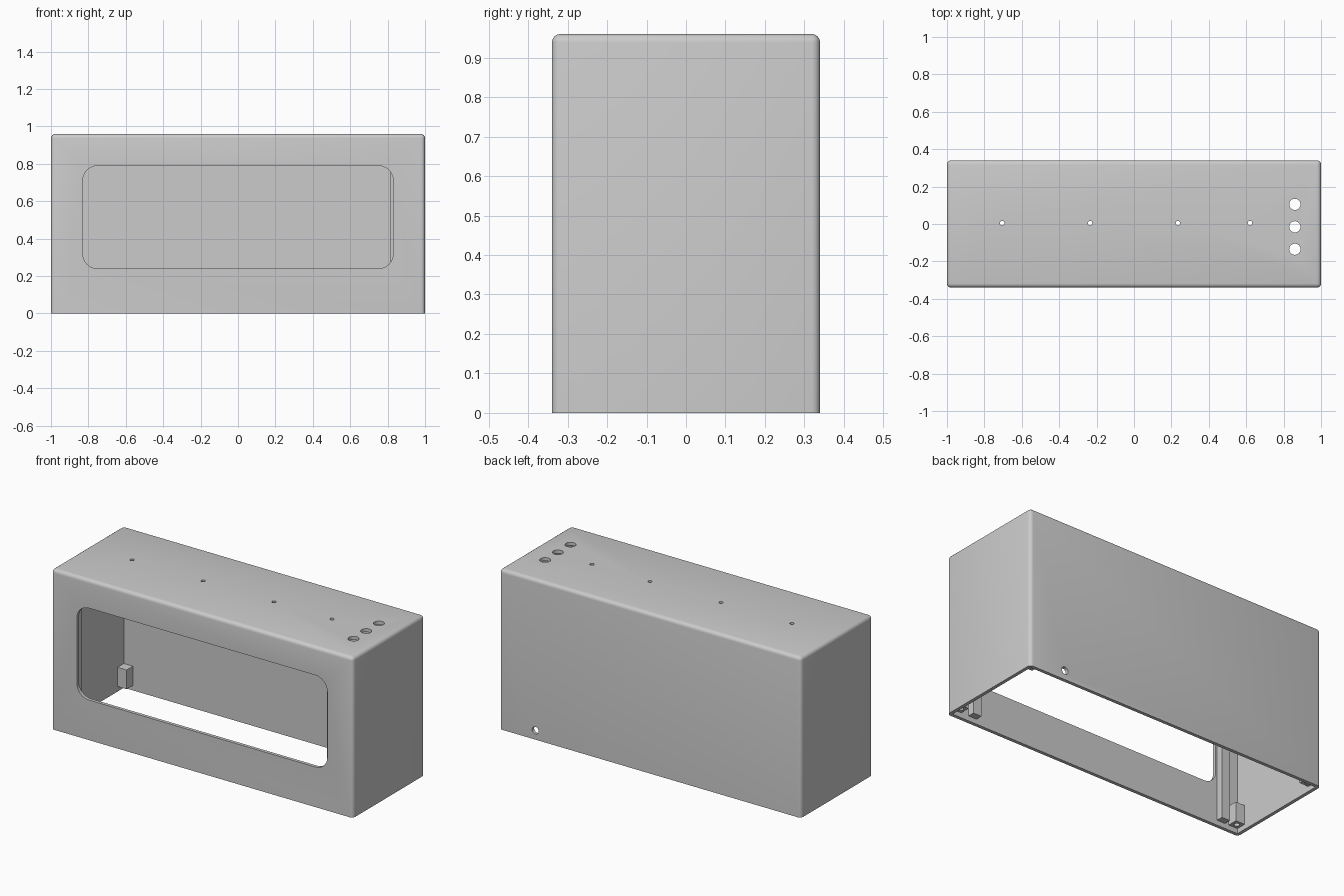
import bpy, bmesh, math
from mathutils import Matrix

if "Cube" in bpy.data.objects:
    bpy.data.objects.remove(bpy.data.objects["Cube"])

W, D, H, T = 2.0, 0.68, 0.96, 0.02   # outer size and wall thickness

grey = bpy.data.materials.new("plain grey")
grey.diffuse_color = (0.6, 0.6, 0.6, 1)
grey.use_nodes = True
grey.node_tree.nodes["Principled BSDF"].inputs["Base Color"].default_value = grey.diffuse_color


def finish(name, bm):
    bmesh.ops.recalc_face_normals(bm, faces=bm.faces)
    mesh = bpy.data.meshes.new(name)
    bm.to_mesh(mesh)
    bm.free()
    mesh.materials.append(grey)
    obj = bpy.data.objects.new(name, mesh)
    bpy.context.collection.objects.link(obj)
    return obj


def box(name, lo, hi, radius=0, pick=None, segments=4):
    """Box between two corners, rounding the edges that pick() accepts."""
    bm = bmesh.new()
    bmesh.ops.create_cube(bm, size=1)
    for v in bm.verts:
        v.co = [hi[i] if v.co[i] > 0 else lo[i] for i in range(3)]
    if radius:
        bmesh.ops.bevel(bm, geom=[e for e in bm.edges if pick(e)], offset=radius,
                        segments=segments, profile=0.5, affect='EDGES')
    return finish(name, bm)


def cylinder(name, centre, radius, depth, along_y=False):
    bm = bmesh.new()
    turn = Matrix.Rotation(math.pi / 2 if along_y else 0, 4, 'X')
    bmesh.ops.create_cone(bm, cap_ends=True, segments=24, radius1=radius, radius2=radius,
                          depth=depth, matrix=Matrix.Translation(centre) @ turn)
    return finish(name, bm)


def cut(target, cutters):
    bpy.context.view_layer.objects.active = target
    for c in cutters:
        mod = target.modifiers.new("cut", 'BOOLEAN')
        mod.operation, mod.solver, mod.object = 'DIFFERENCE', 'EXACT', c
        bpy.ops.object.modifier_apply(modifier=mod.name)
        bpy.data.objects.remove(c, do_unlink=True)


def smooth(obj):
    bpy.ops.object.select_all(action='DESELECT')
    obj.select_set(True)
    bpy.context.view_layer.objects.active = obj
    bpy.ops.object.shade_smooth_by_angle(angle=math.radians(32))


# Housing: rounded everywhere except the open bottom rim
housing = box("housing", (-W / 2, -D / 2, 0), (W / 2, D / 2, H), 0.022,
              lambda e: max(v.co.z for v in e.verts) > 0.1)
cutters = [
    box("cavity", (-W / 2 + T, -D / 2 + T, -0.1), (W / 2 - T, D / 2 - T, H - T)),
    # Window with rounded corners
    box("window", (-0.83, -0.5, 0.24), (0.83, -0.2, 0.79), 0.08,
        lambda e: abs(e.verts[0].co.y - e.verts[1].co.y) > 0.1, 8),
    # Cable hole in the back
    cylinder("cable_hole", (0.76, D / 2, 0.055), 0.022, 0.1, True),
]
# Screw holes and button holes in the top
cutters += [cylinder("screw_hole", (x, 0.005, H), 0.012, 0.1) for x in (-0.705, -0.235, 0.235, 0.62)]
cutters += [cylinder("button_hole", (0.86, y, H), 0.03, 0.1) for y in (0.105, -0.015, -0.135)]
cut(housing, cutters)
smooth(housing)

# Screw posts in the four lower corners
for sx, sx_name in ((-1, "left"), (1, "right")):
    for sy, sy_name in ((-1, "front"), (1, "back")):
        xs = sorted((sx * (W / 2 - T), sx * 0.92))
        ys = sorted((sy * (D / 2 - T), sy * 0.26))
        post = box(f"{sy_name}_{sx_name}_post", (xs[0], ys[0], 0.03), (xs[1], ys[1], 0.145))
        cut(post, [cylinder("post_hole", (sum(xs) / 2, sum(ys) / 2, 0.03), 0.015, 0.14)])
        smooth(post)

# Upright rails behind the front wall, either side of the window
for name, x in (("left_rail", -0.895), ("right_rail", 0.815)):
    box(name, (x, -D / 2 + T, 0.03), (x + 0.055, -0.28, H - T))
